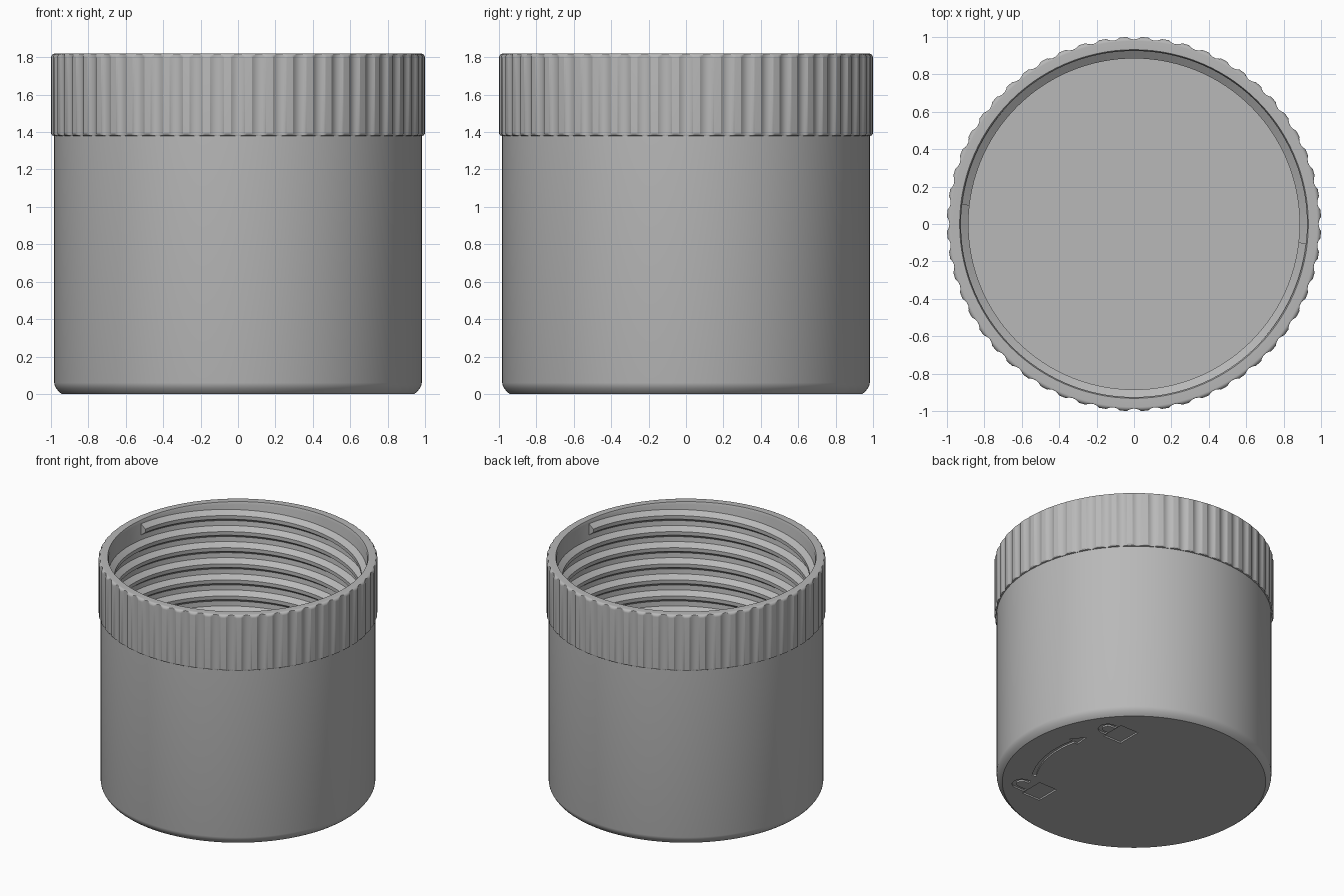
import bpy, bmesh
from math import sin, cos, pi, radians

if "Cube" in bpy.data.objects:
    bpy.data.objects.remove(bpy.data.objects["Cube"], do_unlink=True)

GREY = (0.48, 0.48, 0.48, 1)
mat = bpy.data.materials.new("plain grey plastic")
mat.use_nodes = True
mat.diffuse_color = GREY
mat.node_tree.nodes["Principled BSDF"].inputs["Base Color"].default_value = GREY

FLUTES, STEPS = 56, 12
SEGS = FLUTES * STEPS
GRIP_Z = 1.38


def finish(bm, name):
    bmesh.ops.recalc_face_normals(bm, faces=bm.faces)
    me = bpy.data.meshes.new(name)
    bm.to_mesh(me)
    bm.free()
    me.materials.append(mat)
    ob = bpy.data.objects.new(name, me)
    bpy.context.collection.objects.link(ob)
    return ob


def activate(ob):
    bpy.ops.object.select_all(action='DESELECT')
    ob.select_set(True)
    bpy.context.view_layer.objects.active = ob


def smooth(ob):
    activate(ob)
    bpy.ops.object.shade_smooth_by_angle(angle=radians(30))


def flute_radius(i):
    """Outer limit of the grip: shallow round grooves between plain lands."""
    k = (i + STEPS // 2) % STEPS - STEPS // 2
    return min(1.0, 0.987 + 0.013 * (k / 4) ** 2)


# Cup profile: bottom edge, wall, grip band, rim, inner wall, floor
profile = [(0.943, 0), (0.958, 0.012), (0.972, 0.03), (0.98, 0.045), (0.983, 0.06),
           (0.983, GRIP_Z), (0.987, GRIP_Z), (0.994, 1.383), (1.0, 1.392)]
profile += [(0.978 + 0.022 * cos(a), 1.798 + 0.022 * sin(a))
            for a in (j * pi / 16 for j in range(9))]
profile += [(0.932, 1.82), (0.925, 1.80), (0.925, 0.08)]

bm = bmesh.new()
rows = []
for r, z in profile:
    row = []
    for i in range(SEGS):
        a = 2 * pi * i / SEGS
        rr = min(r, flute_radius(i)) if z >= GRIP_Z else r
        row.append(bm.verts.new((rr * cos(a), rr * sin(a), z)))
    rows.append(row)
for lo, hi in zip(rows, rows[1:]):
    for i in range(SEGS):
        j = (i + 1) % SEGS
        bm.faces.new((lo[i], lo[j], hi[j], hi[i]))
bm.faces.new(rows[0])
bm.faces.new(rows[-1])
cup = finish(bm, "fluted_cup")


# Engraved marks on the underside
def engrave(points):
    b = bmesh.new()
    face = b.faces.new([b.verts.new((x, y, -0.02)) for x, y in points])
    ext = bmesh.ops.extrude_face_region(b, geom=[face])
    top = [v for v in ext["geom"] if isinstance(v, bmesh.types.BMVert)]
    bmesh.ops.translate(b, verts=top, vec=(0, 0, 0.032))
    cutter = finish(b, "mark_cutter")
    cutter.hide_render = True
    mod = cup.modifiers.new("mark", 'BOOLEAN')
    mod.operation, mod.solver, mod.object = 'DIFFERENCE', 'EXACT', cutter
    activate(cup)
    bpy.ops.object.modifier_apply(modifier=mod.name)
    bpy.data.objects.remove(cutter, do_unlink=True)


def padlock(x, y, near_leg, far_leg):
    """Lock body with a shackle toward +x; legs may end at different heights."""
    engrave([(x, y - 0.097), (x + 0.16, y - 0.097), (x + 0.16, y + 0.097), (x, y + 0.097)])
    cx = x + 0.2 + near_leg
    arc = [-pi / 2 + pi * k / 12 for k in range(13)]
    outer = [(cx + 0.07 * cos(a), y + 0.07 * sin(a)) for a in arc]
    inner = [(cx + 0.04 * cos(a), y + 0.04 * sin(a)) for a in reversed(arc)]
    base = x + 0.168
    engrave([(base, y - 0.07)] + outer + [(base + far_leg, y + 0.07),
            (base + far_leg, y + 0.04)] + inner + [(base, y - 0.04)])


padlock(0.43, 0.46, 0, 0)
padlock(0.35, -0.54, 0.045, 0.05)

# Curved arrow between the two locks
sweep = [radians(-33 + 46 * k / 16) for k in range(17)]
tip = radians(22)
arrow = [(0.735 * cos(a), 0.735 * sin(a)) for a in sweep]
arrow += [(r * cos(a), r * sin(a)) for r, a in
          ((0.765, sweep[-1]), (0.72, tip), (0.675, sweep[-1]))]
arrow += [(0.705 * cos(a), 0.705 * sin(a)) for a in reversed(sweep)]
engrave(arrow)
smooth(cup)

# Twin helical thread ridges, descending clockwise inside the cup
LEAD, TURN = 0.254, 120
section = [(0.928, 0.046), (0.885, 0.014), (0.885, -0.014), (0.928, -0.046)]
for n, start in enumerate((173.6, -6.4)):
    bm = bmesh.new()
    rings = []
    for i in range(int(TURN * 6.35) + 1):
        a = radians(start) - 2 * pi * i / TURN
        z = 1.75 - LEAD * i / TURN
        rings.append([bm.verts.new((r * cos(a), r * sin(a), z + dz)) for r, dz in section])
    for p, q in zip(rings, rings[1:]):
        for k in range(4):
            m = (k + 1) % 4
            bm.faces.new((p[k], p[m], q[m], q[k]))
    bm.faces.new(rings[0])
    bm.faces.new(rings[-1])
    smooth(finish(bm, f"thread_ridge_{n + 1}"))
